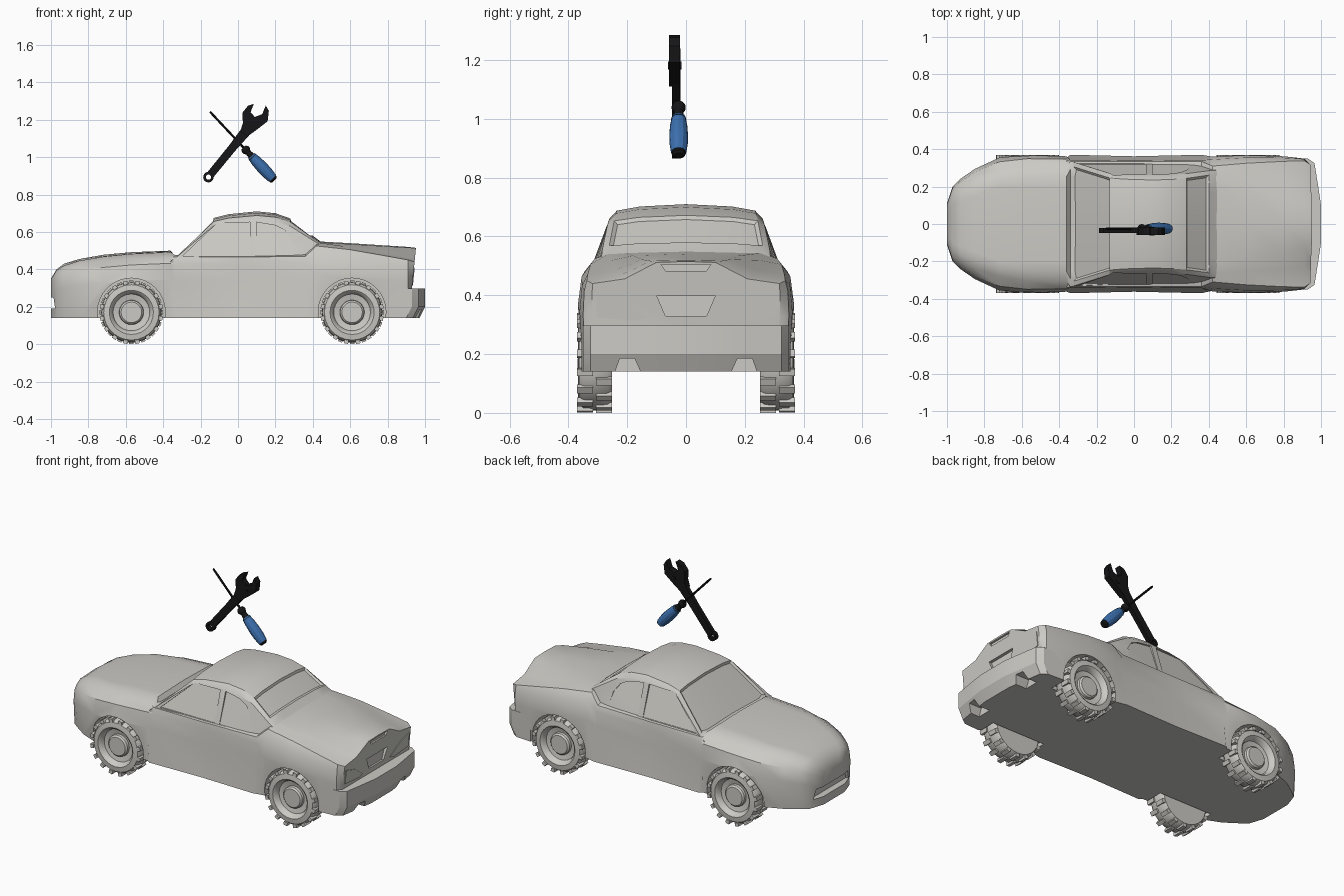
import bpy, bmesh, math
from mathutils import Vector, Matrix

if "Cube" in bpy.data.objects:
    bpy.data.objects.remove(bpy.data.objects["Cube"])


def material(name, rgb):
    m = bpy.data.materials.new(name)
    m.diffuse_color = (*rgb, 1)
    m.use_nodes = True
    m.node_tree.nodes["Principled BSDF"].inputs["Base Color"].default_value = m.diffuse_color
    return m


GREY = material("warm grey", (0.60, 0.59, 0.555))
BLACK = material("black", (0.008, 0.008, 0.009))
BLUE = material("blue", (0.045, 0.16, 0.42))


def finish(name, bm, mat):
    bmesh.ops.remove_doubles(bm, verts=bm.verts, dist=1e-5)
    bmesh.ops.recalc_face_normals(bm, faces=bm.faces)
    me = bpy.data.meshes.new(name)
    bm.to_mesh(me)
    bm.free()
    me.materials.append(mat)
    ob = bpy.data.objects.new(name, me)
    bpy.context.collection.objects.link(ob)
    return ob


def activate(ob):
    bpy.ops.object.select_all(action='DESELECT')
    ob.select_set(True)
    bpy.context.view_layer.objects.active = ob


def smooth(ob, deg=32):
    activate(ob)
    bpy.ops.object.shade_smooth_by_angle(angle=math.radians(deg))


def cut(ob, cutter):
    mod = ob.modifiers.new("cut", 'BOOLEAN')
    mod.object, mod.operation, mod.solver = cutter, 'DIFFERENCE', 'EXACT'
    activate(ob)
    bpy.ops.object.modifier_apply(modifier=mod.name)
    bpy.data.objects.remove(cutter)


def prism(name, pts, vec, mat=GREY):
    bm = bmesh.new()
    a = [bm.verts.new(p) for p in pts]
    b = [bm.verts.new(Vector(p) + Vector(vec)) for p in pts]
    bm.faces.new(a)
    bm.faces.new(b[::-1])
    for i in range(len(a)):
        j = (i + 1) % len(a)
        bm.faces.new((a[i], b[i], b[j], a[j]))
    return finish(name, bm, mat)


def loft(sections):
    """Half sections (bottom centre to top centre) mirrored over y and bridged."""
    bm = bmesh.new()
    rings = []
    for s in sections:
        full = s + [(x, -y, z) for x, y, z in s[-2:0:-1]]
        rings.append([bm.verts.new(p) for p in full])
    n = len(rings[0])
    for a, b in zip(rings, rings[1:]):
        for i in range(n):
            j = (i + 1) % n
            bm.faces.new((a[i], a[j], b[j], b[i]))
    bm.faces.new(rings[0])
    bm.faces.new(rings[-1][::-1])
    bmesh.ops.recalc_face_normals(bm, faces=bm.faces)
    return bm


def lathe(name, profile, mat, segs=28, matrix=Matrix()):
    """Revolve (radius, y) points about the local y axis."""
    bm = bmesh.new()
    rings = []
    for k in range(segs):
        a = 2 * math.pi * k / segs
        rings.append([bm.verts.new((r * math.cos(a), y, r * math.sin(a))) for r, y in profile])
    for k in range(segs):
        p, q = rings[k], rings[(k + 1) % segs]
        for i in range(len(profile) - 1):
            bm.faces.new((p[i], p[i + 1], q[i + 1], q[i]))
    bmesh.ops.remove_doubles(bm, verts=bm.verts, dist=1e-5)
    bmesh.ops.dissolve_degenerate(bm, edges=bm.edges, dist=1e-6)
    bm.transform(matrix)
    return finish(name, bm, mat)


# Lower body: x, sill half width, side half width, shoulder (y, z), deck ridge (y, z), centre z
STATIONS = [
    (-1.00, .10, .11, .09, .33, .05, .345, .35), (-.97, .19, .20, .17, .375, .10, .395, .40),
    (-.93, .22, .24, .20, .40, .12, .42, .43), (-.85, .275, .295, .24, .425, .15, .447, .455),
    (-.72, .33, .355, .28, .445, .20, .47, .478), (-.57, .35, .368, .305, .46, .20, .485, .492),
    (-.36, .355, .362, .31, .47, .20, .495, .50), (-.34, .37, .345, .335, .465, .25, .47, .475),
    (0, .362, .342, .335, .465, .25, .47, .475), (.36, .37, .345, .335, .47, .25, .48, .49),
    (.42, .357, .36, .31, .525, .21, .545, .55), (.60, .355, .368, .325, .505, .18, .535, .54),
    (.80, .35, .362, .335, .47, .15, .522, .527), (.91, .34, .35, .338, .45, .12, .517, .52),
    (.95, .31, .32, .318, .44, .10, .512, .515)]
secs = []
for x, wb, wm, ws, zs, wr, zr, zt in STATIONS:
    zm = .14 + .62 * (zs - .14)
    bulge = .01 if x < .4 else .01 - .055 * (x - .4)
    pts = [(0, .14), (wb, .14), (wm, zm), (wm * .7 + ws * .3, zm + .7 * (zs - zm)), (ws, zs),
           ((ws + wr) / 2, (zs + zr) / 2 + bulge), (wr, zr), (0, zt)]
    tilt = .1 if x > .94 else 0
    secs.append([(x + tilt * (z - .5), y, z) for y, z in pts])
body = finish("car_body", loft(secs), GREY)

WHEEL_X, WHEEL_Z = (-.57, .61), .17
for wx in WHEEL_X:
    for s in (-1, 1):
        cut(body, lathe("arch_cutter", [(0, .245 * s), (.181, .245 * s), (.181, .5 * s), (0, .5 * s)],
                        GREY, 32, Matrix.Translation((wx, 0, .172))))
# Nose intake, number plate recess and boot slot
cut(body, prism("intake_cutter", [(-1.05, -.17, .19), (-1.05, .17, .19), (-1.05, .15, .25), (-1.05, -.15, .25)],
                (.09, 0, 0)))
cut(body, prism("plate_cutter", [(.922, -.07, .33), (.922, .07, .33), (.922, .1, .4), (.922, -.1, .4)], (.2, 0, 0)))
cut(body, prism("slot_cutter", [(.938, -.07, .483), (.938, .07, .483), (.938, .085, .505), (.938, -.085, .505)],
                (.2, 0, 0)))
smooth(body)

# Cabin with inset front and rear glass
secs = []
for x, h, k in [(-.36, .445, 1), (-.33, .47, 1), (-.13, .675, 1), (-.05, .695, 1), (.1, .71, 1), (.2, .70, 1),
                (.28, .672, .99), (.40, .58, .95), (.44, .55, .93), (.55, .48, .9)]:
    t = (h - .44) / .27
    ze = h - .048 * t
    ye = .335 - (ze - .46) * .37
    secs.append([(x, y * k, z) for y, z in [(0, .43), (.335, .43), (ye, ze), (ye - .025, h - .022 * t),
                                            (ye * .6, h - .008 * t), (0, h)]])
bm = loft(secs)
for x0, x1 in ((-.331, -.129), (.279, .401)):
    glass = [f for f in bm.faces if f.normal.z > .3 and all(x0 < v.co.x < x1 for v in f.verts)
             and abs(f.calc_center_median().y) < .245]
    bmesh.ops.inset_region(bm, faces=glass, thickness=.012, depth=-.009, use_even_offset=True)
cabin = finish("cabin", bm, GREY)

# Side window recesses
WINDOWS = [[(-.295, .472), (-.11, .648), (.065, .652), (.065, .472)],
           [(.1, .472), (.1, .652), (.2, .635), (.25, .61), (.285, .56), (.3, .49), (.275, .468)]]
for win in WINDOWS:
    for s in (-1, 1):
        pts = [(x, s * (.335 - (z - .46) * .37 - .012), z) for x, z in win]
        cut(cabin, prism("window_cutter", pts, (0, .1 * s, 0)))
smooth(cabin, 28)

# Rear bumper with two exhaust notches
half = [(.80, .356), (.93, .35), (.965, .325), (.985, .2), (1.0, .1)]
plan = half + [(x, -y) for x, y in half[::-1]]
bumper = prism("rear_bumper", [(x, y, .14) for x, y in plan], (0, 0, .157))
bm = bmesh.new()
bm.from_mesh(bumper.data)
bmesh.ops.bisect_plane(bm, geom=bm.verts[:] + bm.edges[:] + bm.faces[:], plane_co=(0, 0, .2), plane_no=(0, 0, 1))
for v in bm.verts:
    if v.co.z < .15 and v.co.x > .85:
        v.co.x -= .03
bm.to_mesh(bumper.data)
bm.free()
cut(bumper, lathe("arch_cutter", [(0, -.5), (.181, -.5), (.181, .5), (0, .5)], GREY, 32,
                  Matrix.Translation((.61, 0, .172))))
for s in (-1, 1):
    for ob in (bumper, body):
        cut(ob, prism("notch_cutter", [(.89, s * y, z) for y, z in
                                       ((.15, .13), (.245, .13), (.225, .185), (.175, .185))], (.2, 0, 0)))
    # Tail lamps lie on the sloping rear panel
    prism("tail_lamp", [(.946 + .1 * (z - .5), s * y, z) for y, z in
                        ((.13, .325), (.17, .313), (.305, .325), (.305, .41), (.22, .385))], (.008, 0, 0))
smooth(bumper, 25)

# Wheels: lathed tyre and hub with staggered tread blocks
PROFILE = [(0, .352), (.055, .352), (.064, .343), (.066, .328), (.098, .335), (.106, .358), (.118, .368),
           (.148, .364), (.159, .35), (.162, .31), (.159, .268), (.148, .252), (0, .252)]
for wx, end in zip(WHEEL_X, ("front", "rear")):
    for s, side in ((-1, "right"), (1, "left")):
        place = Matrix.Translation((wx, 0, WHEEL_Z))
        wheel = lathe(f"{end}_{side}_wheel", [(r, y * s) for r, y in PROFILE], GREY, 28, place)
        smooth(wheel, 35)
        bm = bmesh.new()
        for i in range(32):
            y = (.343 if i % 2 else .279) * s
            m = place @ Matrix.Rotation(2 * math.pi * i / 32, 4, 'Y') @ Matrix.Translation((0, y, -.16)) \
                @ Matrix.Diagonal((.024, .054, .02, 1))
            bmesh.ops.create_cube(bm, size=1, matrix=m)
        finish(f"{end}_{side}_tread", bm, GREY)

# Wrench: outline along its own axis, with a ring end
U, V, O = Vector((.632, 0, .774)), Vector((-.774, 0, .632)), Vector((-.158, 0, .893))


def wrench_part(name, uv, y0, y1):
    pts = [O + U * u + V * v + Vector((0, y0, 0)) for u, v in uv]
    return prism(name, pts, (0, y1 - y0, 0), BLACK)


wrench_part("wrench_handle", [(.018, .021), (.018, -.021), (.2, -.022), (.33, -.028), (.33, .028), (.2, .022)],
            -.047, -.021)
wrench_part("wrench_head", [(.30, .024), (.30, -.024), (.369, -.042), (.432, -.056), (.479, -.026), (.491, .005),
                            (.443, -.010), (.406, .012), (.412, .045), (.457, .060), (.43, .078), (.382, .077),
                            (.34, .04)], -.058, -.02)
lathe("wrench_ring", [(.014, -.047), (.028, -.047), (.028, -.021), (.014, -.021), (.014, -.047)], BLACK, 20,
      Matrix.Translation(O))
lathe("wrench_screw", [(0, -.062), (.013, -.062), (.013, -.016), (0, -.016)], BLACK, 12,
      Matrix.Translation(O + U * .385 - V * .015))

# Screwdriver: shaft, collar, grip and end cap on one slanted axis
axis = Vector((.684, 0, -.73))
slant = Matrix.Translation((-.15, -.025, 1.243)) @ axis.to_track_quat('Y', 'Z').to_matrix().to_4x4()
smooth(lathe("screwdriver_shaft", [(0, 0), (.005, 0), (.0065, .02), (.0065, .28), (0, .28)], BLACK, 10, slant))
smooth(lathe("screwdriver_collar", [(0, .262), (.016, .262), (.024, .275), (.024, .285), (.016, .30), (.018, .32),
                                    (.026, .335), (0, .335)], BLACK, 14, slant))
smooth(lathe("screwdriver_grip", [(0, .325), (.023, .325), (.029, .36), (.032, .41), (.031, .45), (.026, .49),
                                  (0, .49)], BLUE, 12, slant), 25)
smooth(lathe("screwdriver_cap", [(0, .485), (.025, .485), (.023, .497), (.014, .504), (0, .504)], BLACK, 12, slant))
